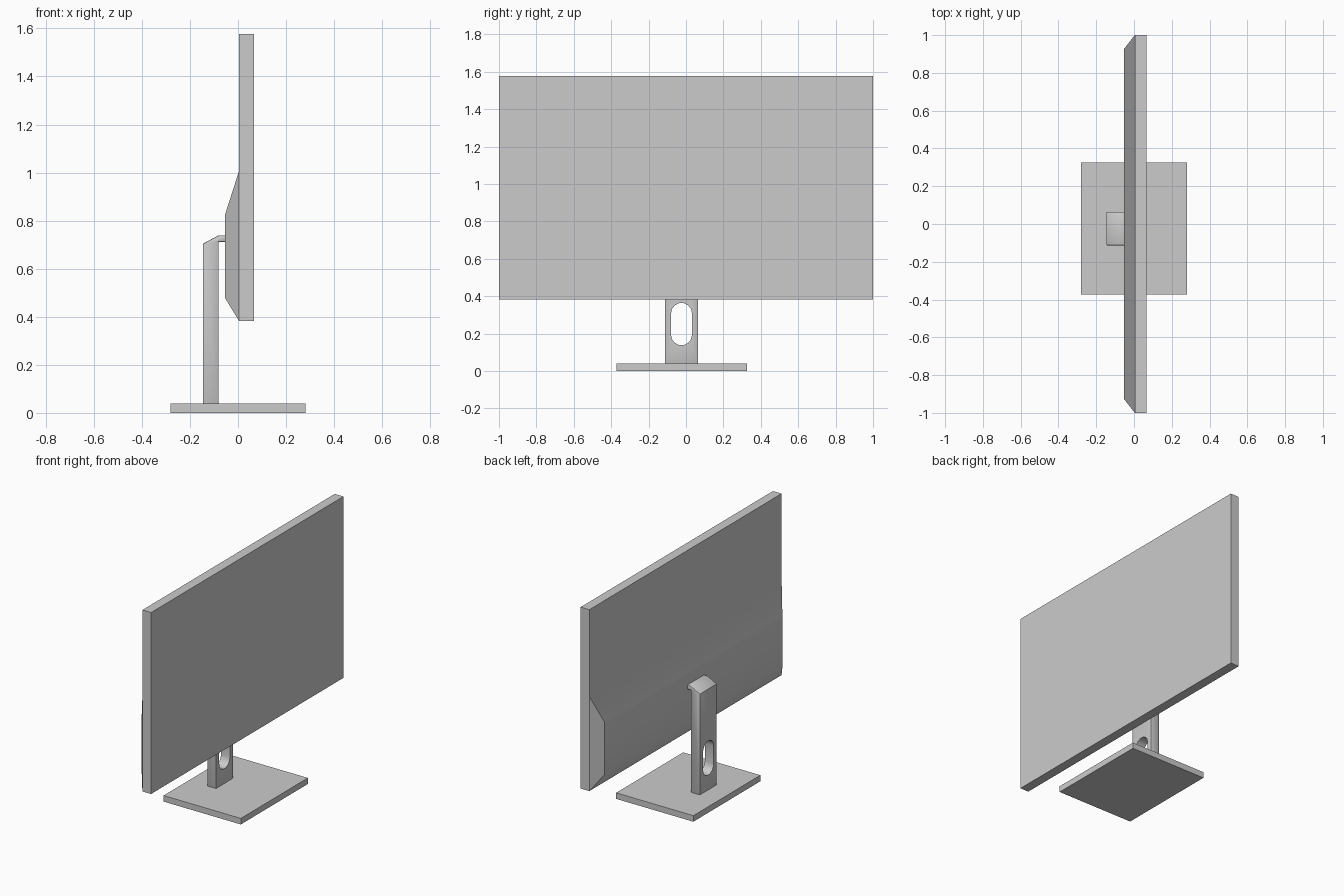
import bpy, bmesh
from math import radians, pi, cos, sin

if "Cube" in bpy.data.objects:
    bpy.data.objects.remove(bpy.data.objects["Cube"])


def new_object(name, verts, faces):
    mesh = bpy.data.meshes.new(name)
    mesh.from_pydata(verts, [], faces)
    bm = bmesh.new()
    bm.from_mesh(mesh)
    bmesh.ops.recalc_face_normals(bm, faces=bm.faces)
    bm.to_mesh(mesh)
    bm.free()
    obj = bpy.data.objects.new(name, mesh)
    bpy.context.collection.objects.link(obj)
    return obj


def prism(name, sections):
    """Join equal cross-sections into a closed solid."""
    n = len(sections[0])
    verts = [p for s in sections for p in s]
    sides = [(i, (i + 1) % n, n + (i + 1) % n, n + i) for i in range(n)]
    return new_object(name, verts, sides + [tuple(range(n)), tuple(range(n, 2 * n))])


def smooth(obj, angle):
    bpy.ops.object.select_all(action='DESELECT')
    obj.select_set(True)
    bpy.context.view_layer.objects.active = obj
    bpy.ops.object.shade_smooth_by_angle(angle=radians(angle))


# Screen: thin panel with a sloped housing bulging from its lower back
outline = [(0.067, 0.383, 1), (0.067, 1.577, 1), (0.004, 1.577, 1),
           (0.004, 1.006, 1), (0.004, 0.383, 1),
           (-0.054, 0.825, 0.925), (-0.054, 0.478, 0.925)]
verts = [(x, s * y, z) for s in (-1, 1) for x, z, y in outline]
loop = [0, 1, 2, 3, 5, 6, 4]
faces = [(a, b, b + 7, a + 7) for a, b in zip(loop, loop[1:] + loop[:1])]
for k in (0, 7):
    faces += [tuple(k + i for i in range(5)), (k + 3, k + 5, k + 6, k + 4)]
screen = new_object("screen", verts, faces)
smooth(screen, 35)

# Base plate
base = prism("base_plate", [[(x, y, z) for x, y in
             ((-0.281, -0.372), (0.281, -0.372), (0.281, 0.325), (-0.281, 0.325))]
             for z in (0, 0.04)])

# Stand: upright with a sloped cap and a short arm reaching the housing
profile = [(-0.146, 0.038), (-0.081, 0.038), (-0.081, 0.711), (-0.045, 0.711),
           (-0.045, 0.739), (-0.081, 0.739), (-0.146, 0.704)]
stand = prism("stand", [[(x, y, z) for x, z in profile] for y in (-0.113, 0.064)])
bevel = stand.modifiers.new("edge_bevel", 'BEVEL')
bevel.width = 0.004
bevel.segments = 2

# Rounded cable slot through the upright
slot = []
for centre, start in ((0.308, 0), (0.193, pi)):
    for i in range(8):
        a = start + pi * i / 7
        slot.append((-0.024 + 0.056 * cos(a), centre + 0.056 * sin(a)))
cutter = prism("cable_slot_cutter", [[(x, y, z) for y, z in slot] for x in (-0.25, 0.0)])
cutter.hide_render = True
cut = stand.modifiers.new("cable_slot", 'BOOLEAN')
cut.operation = 'DIFFERENCE'
cut.solver = 'EXACT'
cut.object = cutter

# Bake the cut, then drop the helper
bpy.context.view_layer.objects.active = stand
for m in ("edge_bevel", "cable_slot"):
    bpy.ops.object.modifier_apply(modifier=m)
bpy.data.objects.remove(cutter)
smooth(stand, 30)
